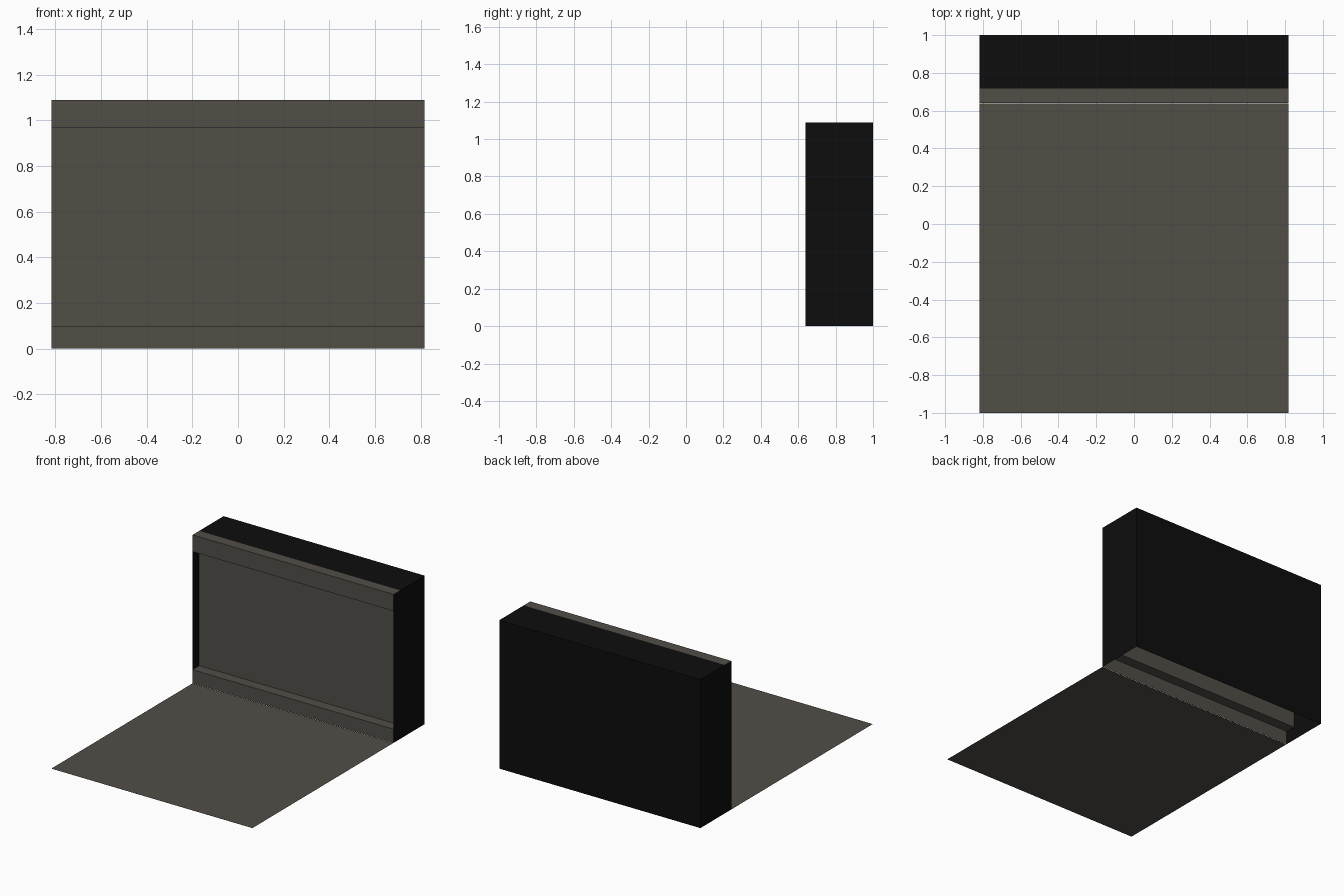
import bpy
import bmesh

if "Cube" in bpy.data.objects:
    bpy.data.objects.remove(bpy.data.objects["Cube"])

HALF = 0.817           # half width of the whole set
FLOOR_EDGE = 0.638     # where the floor meets the wall base
LIP, FACE, BACK = 0.64, 0.717, 1.0
BASE_H, CORNICE_Z, TOP = 0.10, 0.967, 1.09


def material(name, rgb):
    m = bpy.data.materials.new(name)
    m.diffuse_color = (*rgb, 1.0)
    m.use_nodes = True
    m.node_tree.nodes["Principled BSDF"].inputs["Base Color"].default_value = m.diffuse_color
    return m


stone = material("warm_grey_stone", (0.085, 0.077, 0.064))
black = material("black_backing", (0.004, 0.004, 0.004))


def finish(name, bm, mat):
    mesh = bpy.data.meshes.new(name)
    bm.to_mesh(mesh)
    bm.free()
    mesh.materials.append(mat)
    bpy.context.collection.objects.link(bpy.data.objects.new(name, mesh))


def strip(name, profile, mat):
    """Sweep an open (y, z) profile across the full width."""
    bm = bmesh.new()
    rows = [[bm.verts.new((x, y, z)) for x in (-HALF, HALF)] for y, z in profile]
    for a, b in zip(rows, rows[1:]):
        bm.faces.new((a[0], a[1], b[1], b[0]))
    finish(name, bm, mat)


def end_cap(name, x, outline, mat):
    bm = bmesh.new()
    pts = outline if x < 0 else outline[::-1]
    bm.faces.new([bm.verts.new((x, y, z)) for y, z in pts])
    bmesh.ops.triangulate(bm, faces=bm.faces[:])
    finish(name, bm, mat)


# Profiles of the wall, running up the front and down the back
skirting = [(LIP, 0), (LIP, BASE_H), (FACE, BASE_H)]
panel = [(FACE, BASE_H), (FACE, CORNICE_Z)]
cornice = [(FACE, CORNICE_Z), (LIP, CORNICE_Z), (LIP, TOP), (FACE, TOP)]
backing = [(FACE, TOP), (BACK, TOP), (BACK, 0)]

# Flat floor sheet
strip("floor", [(-1.0, 0), (FLOOR_EDGE, 0)], stone)

# Visible wall front
strip("skirting", skirting, stone)
strip("wall_panel", panel, stone)
strip("cornice", cornice, stone)

# Black top and back; the hollow wall is open underneath
strip("wall_backing", backing, black)

# Black ends closing the wall
outline = skirting + cornice[:3] + backing[1:]
end_cap("left_end", -HALF, outline, black)
end_cap("right_end", HALF, outline, black)
